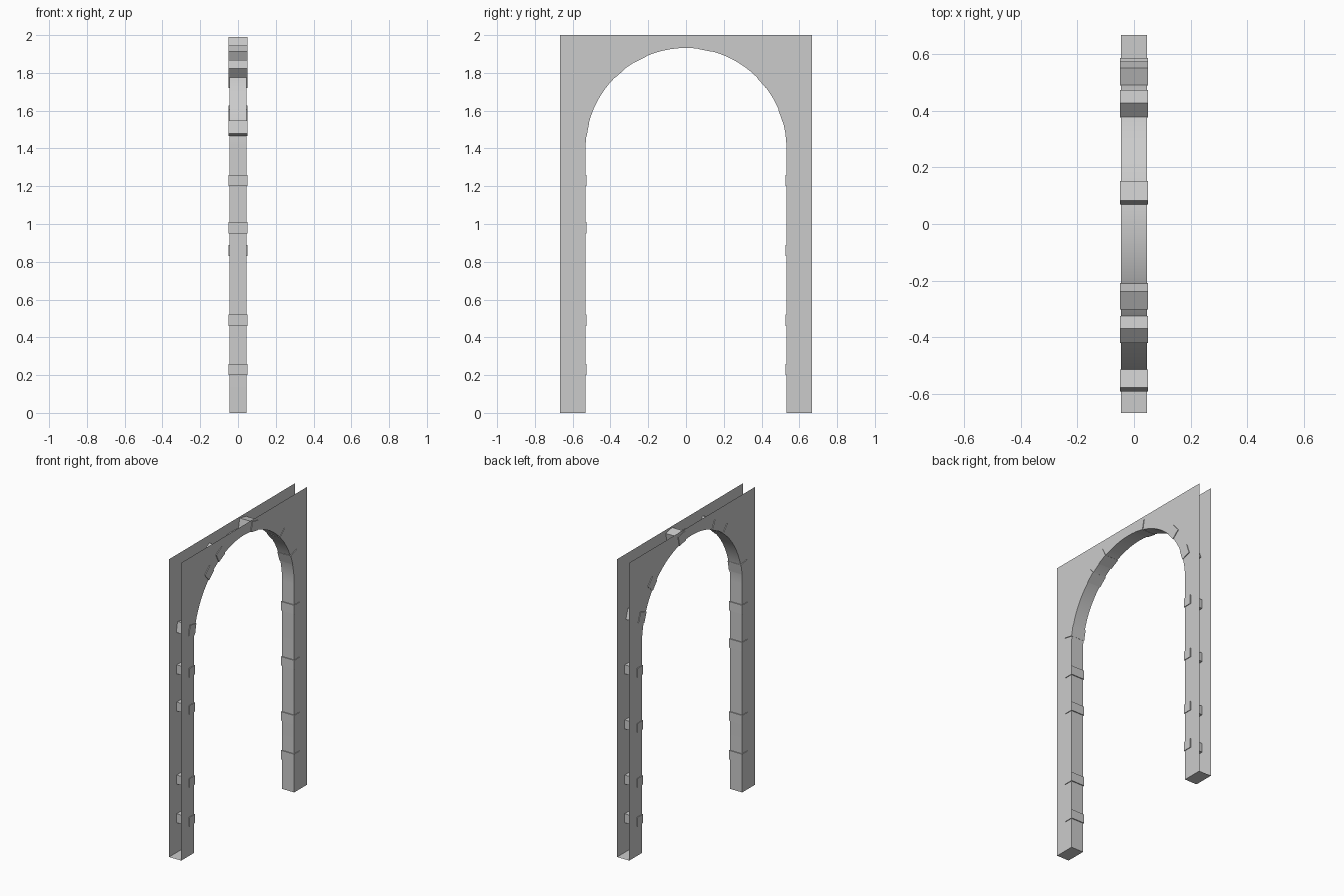
import bpy, bmesh, math
from mathutils import Matrix

if "Cube" in bpy.data.objects:
    bpy.data.objects.remove(bpy.data.objects["Cube"])

HALF_X = 0.045                 # half wall depth
R, SPRING = 0.532, 1.40        # arch radius and spring height
W, H = 0.6667, 2.0             # outer half width, height
SEG = 40


def finish(bm, name):
    me = bpy.data.meshes.new(name)
    bm.to_mesh(me)
    bm.free()
    ob = bpy.data.objects.new(name, me)
    bpy.context.collection.objects.link(ob)
    return ob


# Arch wall: two face sheets, inner soffit and feet; outer sides and top stay open
inner = [(-R, 0.0)]
outer = [(-W, 0.0)]
for i in range(SEG + 1):
    a = math.pi * (1 - i / SEG)
    y, z = R * math.cos(a), SPRING + R * math.sin(a)
    inner.append((y, z))
    outer.append((-W if i == 0 else W if i == SEG else y, H))
inner.append((R, 0.0))
outer.append((W, 0.0))

bm = bmesh.new()
rows = {s: ([bm.verts.new((s * HALF_X, *p)) for p in inner],
            [bm.verts.new((s * HALF_X, *p)) for p in outer]) for s in (1, -1)}
(ip, op), (im, om) = rows[1], rows[-1]
for k in range(len(inner) - 1):
    bm.faces.new((ip[k], ip[k + 1], op[k + 1], op[k])).normal_flip()
    bm.faces.new((im[k], im[k + 1], om[k + 1], om[k]))
    bm.faces.new((ip[k], ip[k + 1], im[k + 1], im[k]))
for k in (0, -1):
    bm.faces.new((ip[k], op[k], om[k], im[k]))
bmesh.ops.recalc_face_normals(bm, faces=bm.faces)
wall = finish(bm, "arch_wall")
bpy.context.view_layer.objects.active = wall
wall.select_set(True)
bpy.ops.object.shade_smooth_by_angle(angle=math.radians(30))


# Raised stones set into the wall
def stone(name, y, z, angle, size_r, size_t):
    bm = bmesh.new()
    bmesh.ops.create_cube(bm, size=1, matrix=Matrix.Translation((0, y, z))
                          @ Matrix.Rotation(angle, 4, 'X')
                          @ Matrix.Diagonal((0.099, size_r, size_t, 1)))
    finish(bm, name)


# Stones around the arch, turned to face its centre
for n, deg in enumerate((19, 41, 78.7, 117, 131.5, 169)):
    a = math.radians(deg)
    d = 0.562
    stone(f"arch_stone_{n}", d * math.cos(a), SPRING + d * math.sin(a), a, 0.066, 0.07)

# Stones down the legs
for side, name, heights in ((-1, "left", (0.23, 0.49, 0.98, 1.23)),
                            (1, "right", (0.23, 0.49, 0.86, 1.23))):
    for n, z in enumerate(heights):
        stone(f"{name}_leg_stone_{n}", side * 0.556, z, 0, 0.06, 0.06)
